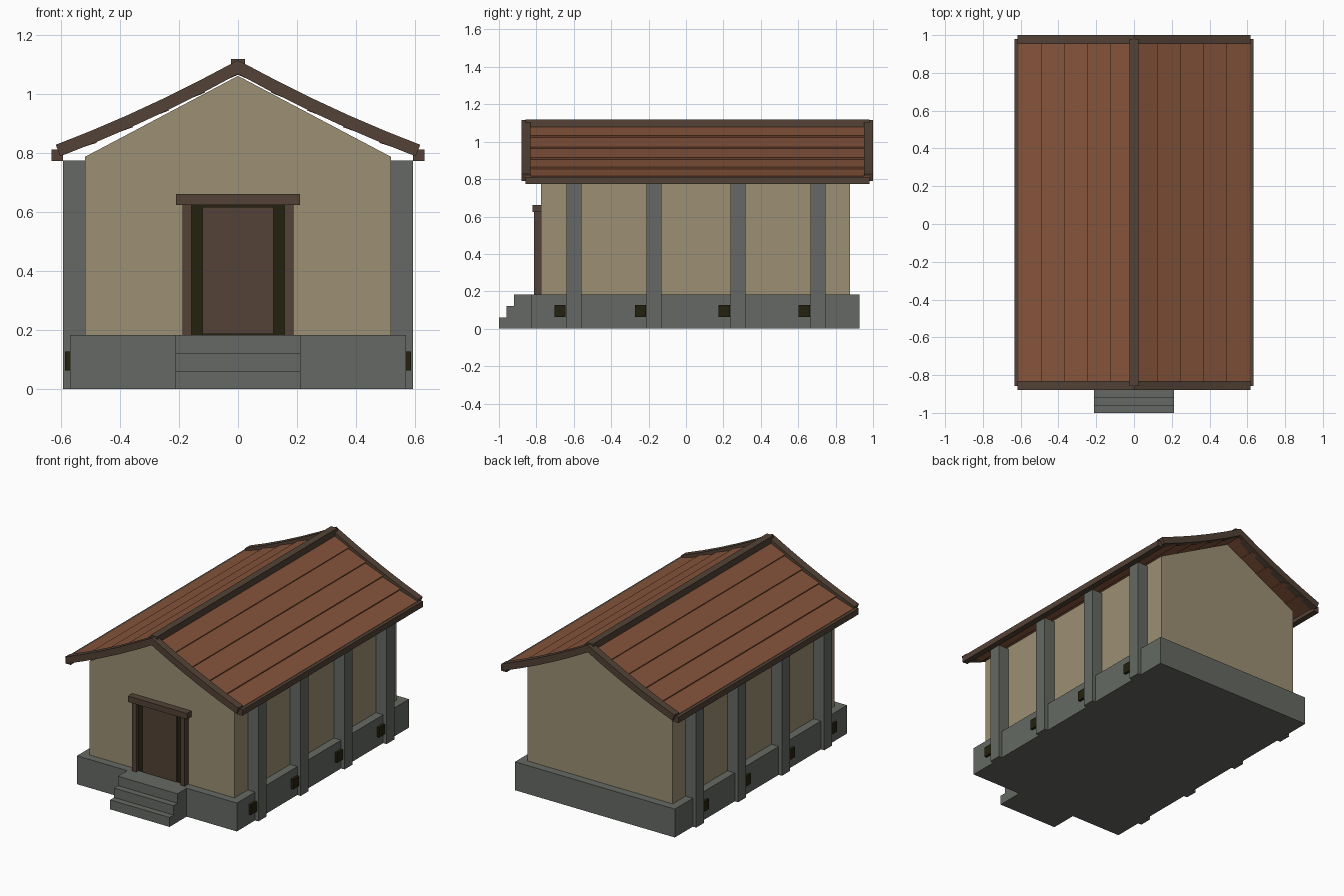
import bpy, bmesh, math
from mathutils import Vector

if "Cube" in bpy.data.objects:
    bpy.data.objects.remove(bpy.data.objects["Cube"])


def mat(name, r, g, b):
    lin = [((c / 255 + 0.055) / 1.055) ** 2.4 if c > 10 else c / 255 / 12.92 for c in (r, g, b)]
    m = bpy.data.materials.new(name)
    m.diffuse_color = (*lin, 1)
    m.use_nodes = True
    m.node_tree.nodes["Principled BSDF"].inputs["Base Color"].default_value = m.diffuse_color
    return m


PLASTER = mat("plaster", 156, 144, 116)
STONE = mat("grey_stone", 101, 105, 99)
WOOD = mat("dark_wood", 83, 66, 54)
TILE = mat("roof_tile", 133, 84, 59)
DARK = mat("dark_opening", 36, 34, 14)


def prism(name, pts, y0, y1, material):
    """Extrude an x-z outline along y."""
    bm = bmesh.new()
    f = bm.faces.new([bm.verts.new((x, y0, z)) for x, z in pts])
    r = bmesh.ops.extrude_face_region(bm, geom=[f])
    moved = [v for v in r["geom"] if isinstance(v, bmesh.types.BMVert)]
    bmesh.ops.translate(bm, verts=moved, vec=(0, y1 - y0, 0))
    bmesh.ops.recalc_face_normals(bm, faces=bm.faces)
    me = bpy.data.meshes.new(name)
    bm.to_mesh(me)
    bm.free()
    ob = bpy.data.objects.new(name, me)
    me.materials.append(material)
    bpy.context.collection.objects.link(ob)
    return ob


def box(name, x0, x1, y0, y1, z0, z1, material):
    return prism(name, [(x0, z0), (x1, z0), (x1, z1), (x0, z1)], y0, y1, material)


def mirror(ob):
    ob.modifiers.new("mirror_x", "MIRROR").use_axis[0] = True


# stone base and front steps
box("base", -0.57, 0.57, -0.826, 0.928, 0, 0.183, STONE)
for i, y in enumerate((-1.0, -0.96, -0.92)):
    box(f"step_{i + 1}", -0.212, 0.212, y, -0.826, 0, 0.061 * (i + 1), STONE)

# walls and gable
box("walls", -0.518, 0.518, -0.775, 0.876, 0.183, 0.788, PLASTER)
prism("gable", [(-0.518, 0.788), (0.518, 0.788), (0, 1.062)], -0.775, 0.876, PLASTER)

# buttresses with a vent beside each
for i, y in enumerate((-0.6, -0.17, 0.277, 0.705)):
    mirror(box(f"buttress_{i + 1}", 0.514, 0.594, y - 0.04, y + 0.04, 0, 0.776, STONE))
    mirror(box(f"vent_{i + 1}", 0.56, 0.586, y - 0.103, y - 0.043, 0.064, 0.128, DARK))

# doorway
box("door_opening", -0.16, 0.16, -0.788, -0.77, 0.183, 0.63, DARK)
box("door", -0.121, 0.121, -0.798, -0.78, 0.187, 0.618, WOOD)
mirror(box("door_post", 0.157, 0.188, -0.812, -0.77, 0.183, 0.64, WOOD))
box("lintel", -0.21, 0.21, -0.82, -0.775, 0.624, 0.662, WOOD)


# sagging roof slope, sampled at six points
def slope(t):
    return Vector((0.61 * t, 1.092 - 0.283 * t - 0.052 * t * (1 - t)))


N = 5
curve = [slope(i / N) for i in range(N + 1)]


def normal(a, b):
    d = (b - a).normalized()
    return Vector((-d.y, d.x))


# stepped roof strips, each lapping over the next one down
for i in range(N):
    a, b = curve[i], curve[i + 1]
    n = normal(a, b)
    outline = [a - n * 0.024, b - n * 0.014, b + n * 0.007, a - n * 0.004]
    mirror(prism(f"roof_strip_{i + 1}", outline, -0.857, 0.98, TILE))

# verge boards follow the slope at both gable ends
top, low = [], []
for i, p in enumerate(curve):
    n = normal(curve[max(i - 1, 0)], curve[min(i + 1, N)])
    if i == 0:
        n = Vector((0, 1.1))
    top.append(p + n * 0.021)
    low.append(p - n * 0.021)
for name, y0, y1 in (("front_verge", -0.88, -0.832), ("back_verge", 0.953, 1.0)):
    mirror(prism(name, top + low[::-1], y0, y1, WOOD))

# ridge and eave beams
box("ridge_beam", -0.023, 0.023, -0.857, 0.98, 1.066, 1.12, WOOD)
mirror(box("eave_beam", 0.594, 0.632, -0.857, 0.98, 0.774, 0.812, WOOD))
